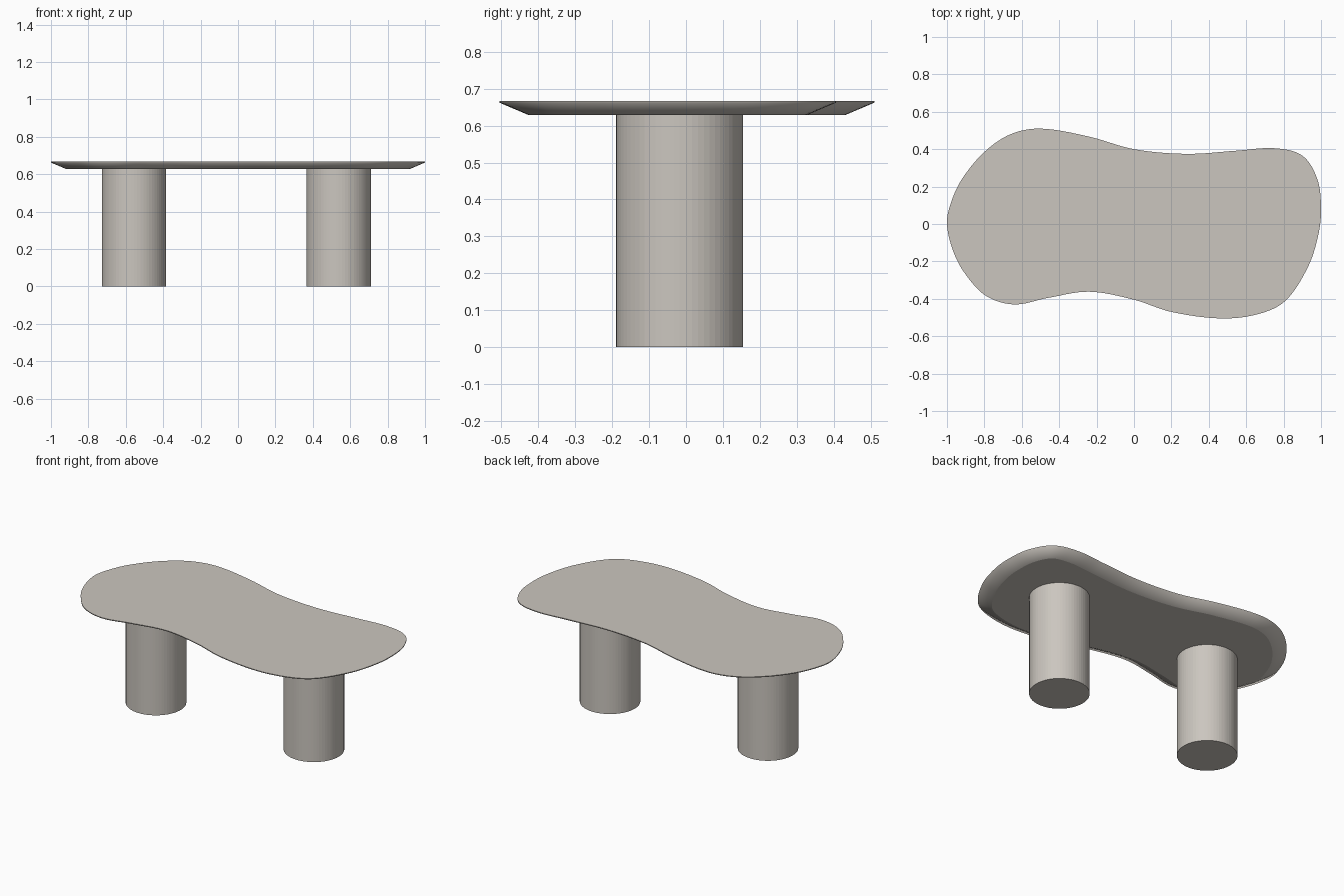
import bpy, bmesh, math
from mathutils import Vector
from mathutils.geometry import interpolate_bezier

if "Cube" in bpy.data.objects:
    bpy.data.objects.remove(bpy.data.objects["Cube"])

stone = bpy.data.materials.new("warm grey stone")
stone.diffuse_color = (0.60, 0.565, 0.52, 1)
stone.use_nodes = True
stone.node_tree.nodes["Principled BSDF"].inputs["Base Color"].default_value = stone.diffuse_color

# Outline of the freeform top, counterclockwise
PTS = [(-1, 0), (-0.965, -0.15), (-0.90, -0.27), (-0.79, -0.385), (-0.64, -0.43),
       (-0.46, -0.395), (-0.24, -0.362), (0, -0.405), (0.2, -0.47), (0.47, -0.505),
       (0.67, -0.48), (0.81, -0.41), (0.93, -0.23), (0.985, -0.06), (1, 0.08),
       (0.98, 0.24), (0.90, 0.365), (0.75, 0.405), (0.55, 0.392), (0.28, 0.375),
       (0, 0.40), (-0.24, 0.467), (-0.5, 0.51), (-0.66, 0.48), (-0.80, 0.385),
       (-0.92, 0.24), (-0.98, 0.11)]


def smooth_loop(pts, steps=8):
    """Closed smooth curve through the points."""
    p = [Vector((x, y, 0)) for x, y in pts]
    n, out = len(p), []
    tangent = [(p[(i + 1) % n] - p[i - 1]).normalized() for i in range(n)]
    for i in range(n):
        j = (i + 1) % n
        d = (p[j] - p[i]).length / 3
        out += interpolate_bezier(p[i], p[i] + tangent[i] * d,
                                  p[j] - tangent[j] * d, p[j], steps + 1)[:-1]
    return out


def inset(loop, dist):
    n, out = len(loop), []
    for i in range(n):
        t = (loop[(i + 2) % n] - loop[i - 2]).normalized()
        out.append(loop[i] + Vector((-t.y, t.x, 0)) * dist)
    return out


def finish(name, bm):
    bmesh.ops.recalc_face_normals(bm, faces=bm.faces)
    me = bpy.data.meshes.new(name)
    bm.to_mesh(me)
    bm.free()
    me.materials.append(stone)
    ob = bpy.data.objects.new(name, me)
    bpy.context.collection.objects.link(ob)
    return ob


# Table top: thin lip with a wide undercut bevel
outer = smooth_loop(PTS)
bm = bmesh.new()
rings = []
for loop, z in ((inset(outer, 0.08), 0.628), (outer, 0.662), (outer, 0.667)):
    rings.append([bm.verts.new((v.x, v.y, z)) for v in loop])
n = len(outer)
for a, b in zip(rings, rings[1:]):
    for i in range(n):
        j = (i + 1) % n
        bm.faces.new((a[i], a[j], b[j], b[i])).smooth = True
bm.faces.new(rings[0][::-1])
bm.faces.new(rings[-1])
for e in bm.edges:
    if len(e.link_faces) == 2 and e.calc_face_angle(0) > math.radians(20):
        e.smooth = False
finish("table_top", bm)

# Two thick round legs
for name, x in (("left_leg", -0.556), ("right_leg", 0.538)):
    bm = bmesh.new()
    bmesh.ops.create_cone(bm, cap_ends=True, segments=64, radius1=0.172,
                          radius2=0.172, depth=0.63)
    bmesh.ops.translate(bm, verts=bm.verts, vec=(x, -0.017, 0.315))
    finish(name, bm)
